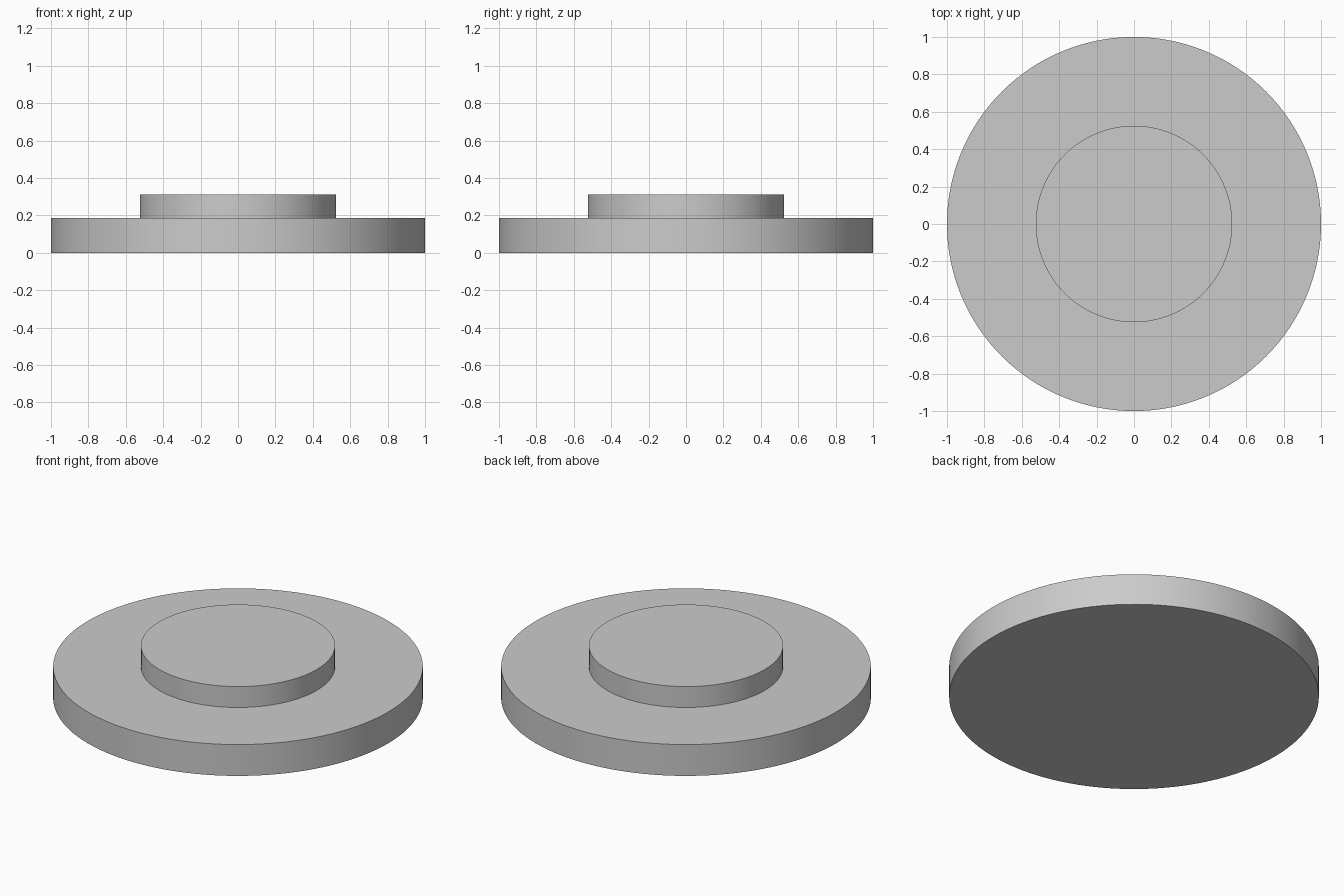
import bpy
import bmesh
from math import radians, tau

if "Cube" in bpy.data.objects:
    bpy.data.objects.remove(bpy.data.objects["Cube"])

SEGMENTS = 128


def lathe(name, profile):
    """Spin an (r, z) profile around the z axis; ends on the axis close the solid."""
    bm = bmesh.new()
    verts = [bm.verts.new((r, 0, z)) for r, z in profile]
    edges = [bm.edges.new(pair) for pair in zip(verts, verts[1:])]
    bmesh.ops.spin(bm, geom=verts + edges, cent=(0, 0, 0), axis=(0, 0, 1),
                   angle=tau, steps=SEGMENTS)
    bmesh.ops.remove_doubles(bm, verts=bm.verts, dist=1e-5)
    # Merge the flat fans into single round faces
    bmesh.ops.dissolve_limit(bm, angle_limit=radians(0.5),
                             verts=bm.verts, edges=bm.edges)
    bmesh.ops.recalc_face_normals(bm, faces=bm.faces)
    mesh = bpy.data.meshes.new(name)
    bm.to_mesh(mesh)
    bm.free()
    obj = bpy.data.objects.new(name, mesh)
    bpy.context.collection.objects.link(obj)
    bpy.context.view_layer.objects.active = obj
    obj.select_set(True)
    bpy.ops.object.shade_smooth_by_angle(angle=radians(30))
    obj.select_set(False)
    return obj


# Wide disc with a smaller raised disc on top, one closed stepped solid
lathe("stepped_disc", [(0, 0), (1, 0), (1, 0.187), (0.525, 0.187),
                       (0.525, 0.312), (0, 0.312)])
